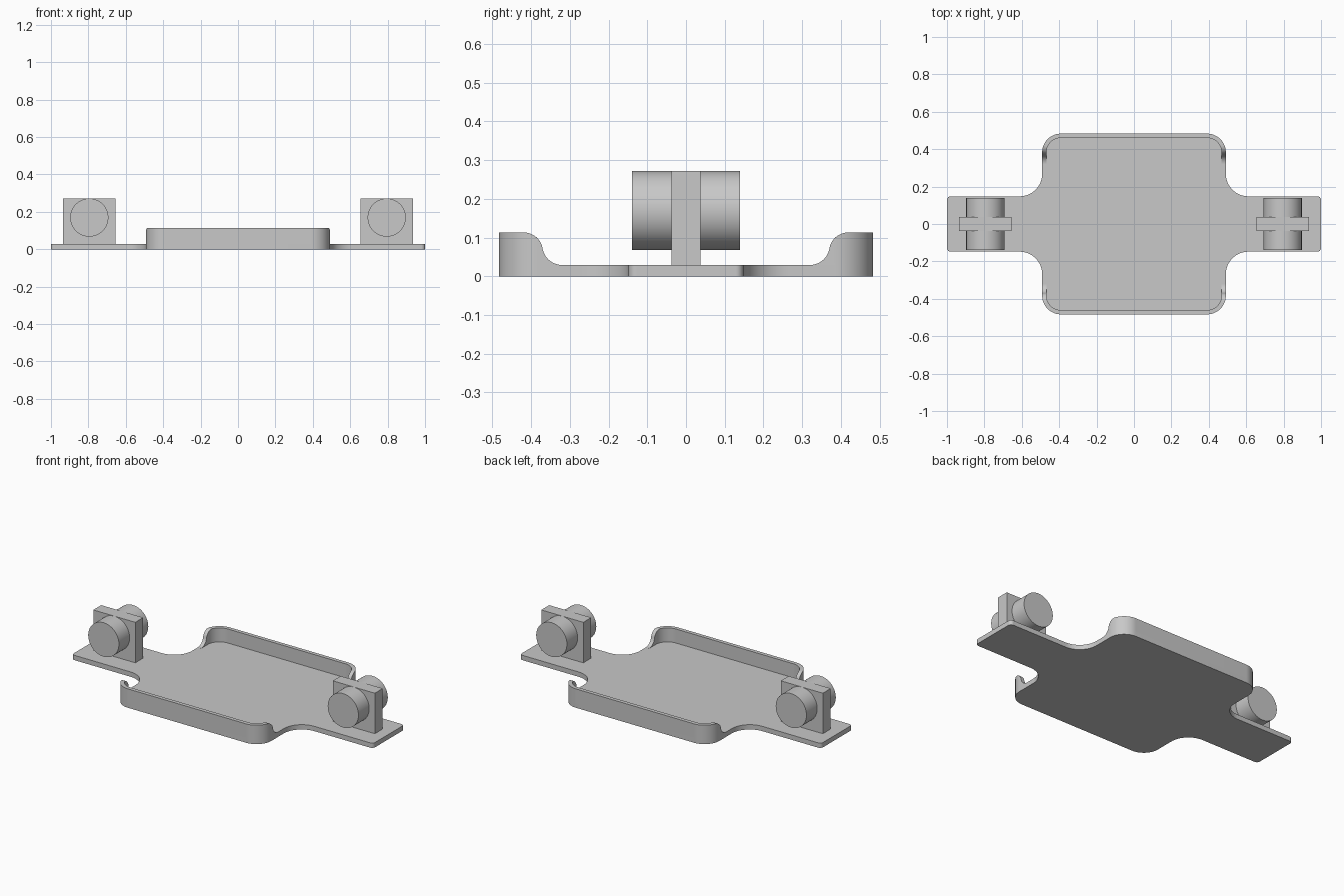
import bpy, bmesh, math
from mathutils import Vector

cube = bpy.data.objects.get("Cube")
if cube:
    bpy.data.objects.remove(cube, do_unlink=True)

# Overall dimensions
BODY_X, BODY_Y, CORNER = 0.491, 0.483, 0.1
ARM_Y, ARM_FILLET, ARM_CORNER = 0.148, 0.12, 0.02
PLATE_Z, RIM_Z, RIM_WALL = 0.029, 0.113, 0.023
RIM_START, RIM_FULL, SWEEP = 0.32, 0.42, 0.051
POST_X, POST_TOP, ROLLER_R = 0.795, 0.272, 0.102

grey = bpy.data.materials.new("light grey")
grey.use_nodes = True
grey.diffuse_color = (0.58, 0.58, 0.58, 1)
grey.node_tree.nodes["Principled BSDF"].inputs["Base Color"].default_value = (0.58, 0.58, 0.58, 1)


def finish(name, bm):
    bmesh.ops.recalc_face_normals(bm, faces=bm.faces)
    mesh = bpy.data.meshes.new(name)
    bm.to_mesh(mesh)
    bm.free()
    obj = bpy.data.objects.new(name, mesh)
    bpy.context.collection.objects.link(obj)
    mesh.materials.append(grey)
    bpy.ops.object.select_all(action="DESELECT")
    obj.select_set(True)
    bpy.context.view_layer.objects.active = obj
    bpy.ops.object.shade_smooth_by_angle(angle=math.radians(30))
    return obj


def round_corners(corners, steps=16):
    """Replace every right-angled (x, y, radius) corner by an arc."""
    points = []
    for i, (x, y, r) in enumerate(corners):
        here = Vector((x, y))
        a = (Vector(corners[i - 1][:2]) - here).normalized()
        b = (Vector(corners[(i + 1) % len(corners)][:2]) - here).normalized()
        for s in range(steps + 1):
            t = math.pi / 2 * s / steps
            points.append(here + r * (a * (1 - math.sin(t)) + b * (1 - math.cos(t))))
    return points


# Base plate: rounded body with an arm on each side
quarter = [(1, ARM_Y, ARM_CORNER), (BODY_X, ARM_Y, ARM_FILLET), (BODY_X, BODY_Y, CORNER)]
half = quarter + [(-x, y, r) for x, y, r in reversed(quarter)]
outline = round_corners(half + [(-x, -y, r) for x, y, r in half])
bm = bmesh.new()
face = bm.faces.new([bm.verts.new((p.x, p.y, 0)) for p in outline])
top = bmesh.ops.extrude_face_region(bm, geom=[face])
bmesh.ops.translate(bm, vec=(0, 0, PLATE_Z),
                    verts=[v for v in top["geom"] if isinstance(v, bmesh.types.BMVert)])
finish("base_plate", bm)


def rim_height(y):
    """Two tangent arcs sweep the rim up from the plate."""
    y = min(max(abs(y), RIM_START), RIM_FULL)
    if y < (RIM_START + RIM_FULL) / 2:
        return PLATE_Z + SWEEP - math.sqrt(SWEEP ** 2 - (y - RIM_START) ** 2)
    return RIM_Z - SWEEP + math.sqrt(SWEEP ** 2 - (RIM_FULL - y) ** 2)


# Raised rims around the front and back ends of the body
def rim(name, side):
    cx, cy = BODY_X - CORNER, BODY_Y - CORNER
    path = [(Vector((BODY_X, RIM_START + (cy - RIM_START) * i / 24)), Vector((1, 0))) for i in range(24)]
    for i in range(33):
        t = math.pi / 2 * i / 32
        n = Vector((math.cos(t), math.sin(t)))
        path.append((Vector((cx, cy)) + CORNER * n, n))
    path += [(Vector((-p.x, p.y)), Vector((-n.x, n.y))) for p, n in reversed(path)]
    bm = bmesh.new()
    rings = []
    for p, n in path:
        q = p - n * RIM_WALL
        rings.append([bm.verts.new((v.x, v.y * side, z)) for v, z in (
            (p, PLATE_Z), (p, rim_height(p.y) + 0.0002),
            (q, rim_height(q.y) + 0.0002), (q, PLATE_Z))])
    for a, b in zip(rings, rings[1:]):
        for k in range(4):
            m = (k + 1) % 4
            bm.faces.new((a[k], a[m], b[m], b[k]))
    bm.faces.new(rings[0])
    bm.faces.new(rings[-1])
    finish(name, bm)


rim("front_rim", -1)
rim("back_rim", 1)

# Upright posts, each with a roller through it
for label, sx in (("left", 1), ("right", -1)):
    bm = bmesh.new()
    bmesh.ops.create_cube(bm, size=1)
    bmesh.ops.scale(bm, vec=(0.279, 0.075, POST_TOP - PLATE_Z), verts=bm.verts)
    bmesh.ops.translate(bm, vec=(sx * POST_X, 0, (POST_TOP + PLATE_Z) / 2), verts=bm.verts)
    finish(label + "_post", bm)

    bm = bmesh.new()
    bmesh.ops.create_cone(bm, cap_ends=True, segments=64, radius1=ROLLER_R, radius2=ROLLER_R, depth=0.278)
    roller = finish(label + "_roller", bm)
    roller.rotation_euler.x = math.pi / 2
    roller.location = (sx * POST_X, 0, POST_TOP - ROLLER_R - 0.0005)
